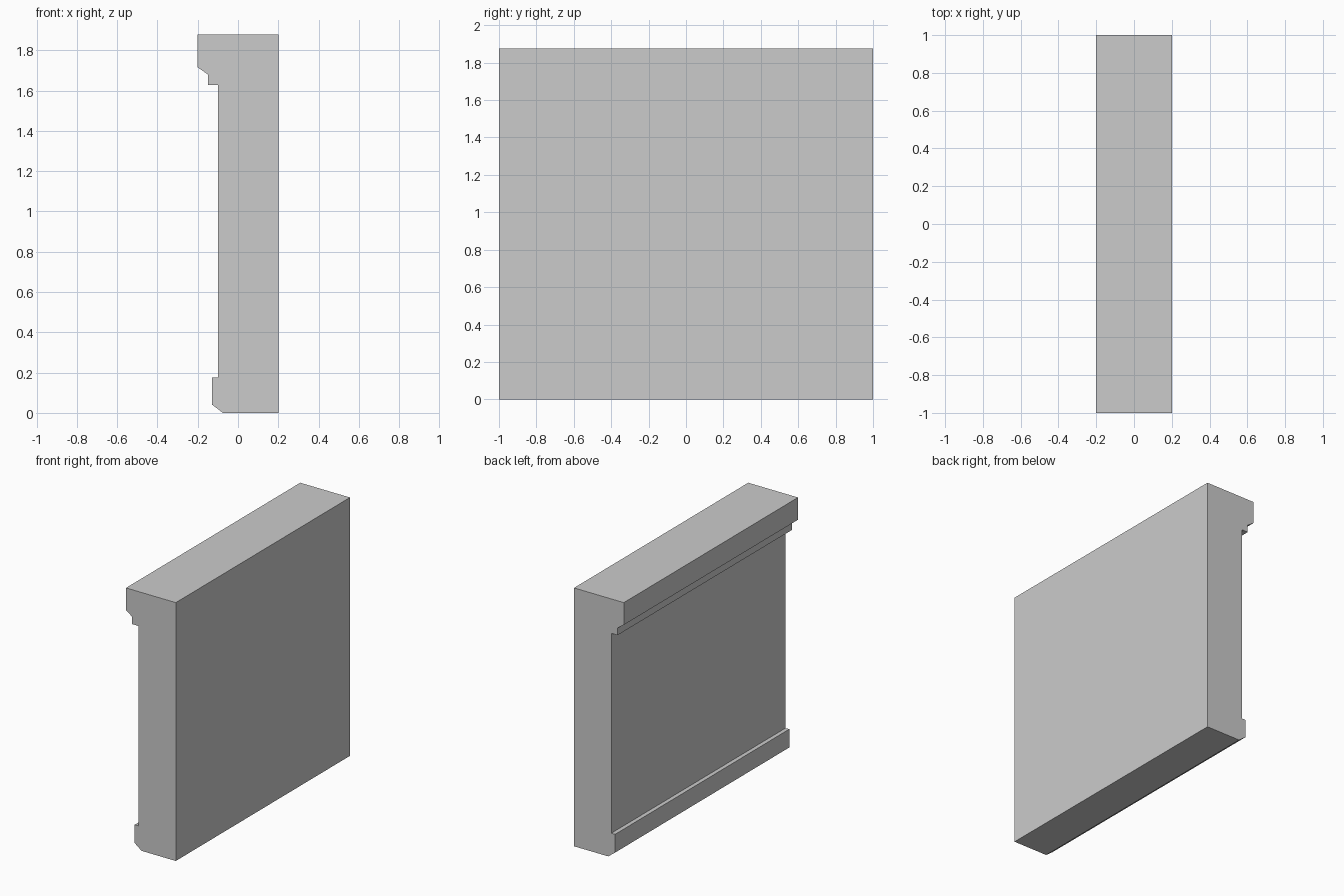
import bpy
import bmesh

cube = bpy.data.objects.get("Cube")
if cube:
    bpy.data.objects.remove(cube, do_unlink=True)

# Plain grey stone
grey = bpy.data.materials.new("grey_stone")
grey.use_nodes = True
colour = (0.6, 0.6, 0.6, 1)
grey.diffuse_color = colour
grey.node_tree.nodes["Principled BSDF"].inputs["Base Color"].default_value = colour

# Wall section (x, z): flat back, bevelled plinth, stepped cornice
profile = [
    (0.2, 0), (0.2, 1.877), (-0.2, 1.877),
    (-0.2, 1.715), (-0.15, 1.68), (-0.15, 1.627), (-0.1, 1.627),
    (-0.1, 0.175), (-0.13, 0.175), (-0.13, 0.042), (-0.075, 0),
]

# Sweep the section along the wall's length
bm = bmesh.new()
section = bm.faces.new([bm.verts.new((x, -1, z)) for x, z in profile])
swept = bmesh.ops.extrude_face_region(bm, geom=[section], use_keep_orig=True)
moved = [v for v in swept["geom"] if isinstance(v, bmesh.types.BMVert)]
bmesh.ops.translate(bm, verts=moved, vec=(0, 2, 0))
bmesh.ops.recalc_face_normals(bm, faces=bm.faces)

mesh = bpy.data.meshes.new("moulded_wall")
bm.to_mesh(mesh)
bm.free()
mesh.materials.append(grey)
wall = bpy.data.objects.new("moulded_wall", mesh)
bpy.context.collection.objects.link(wall)
